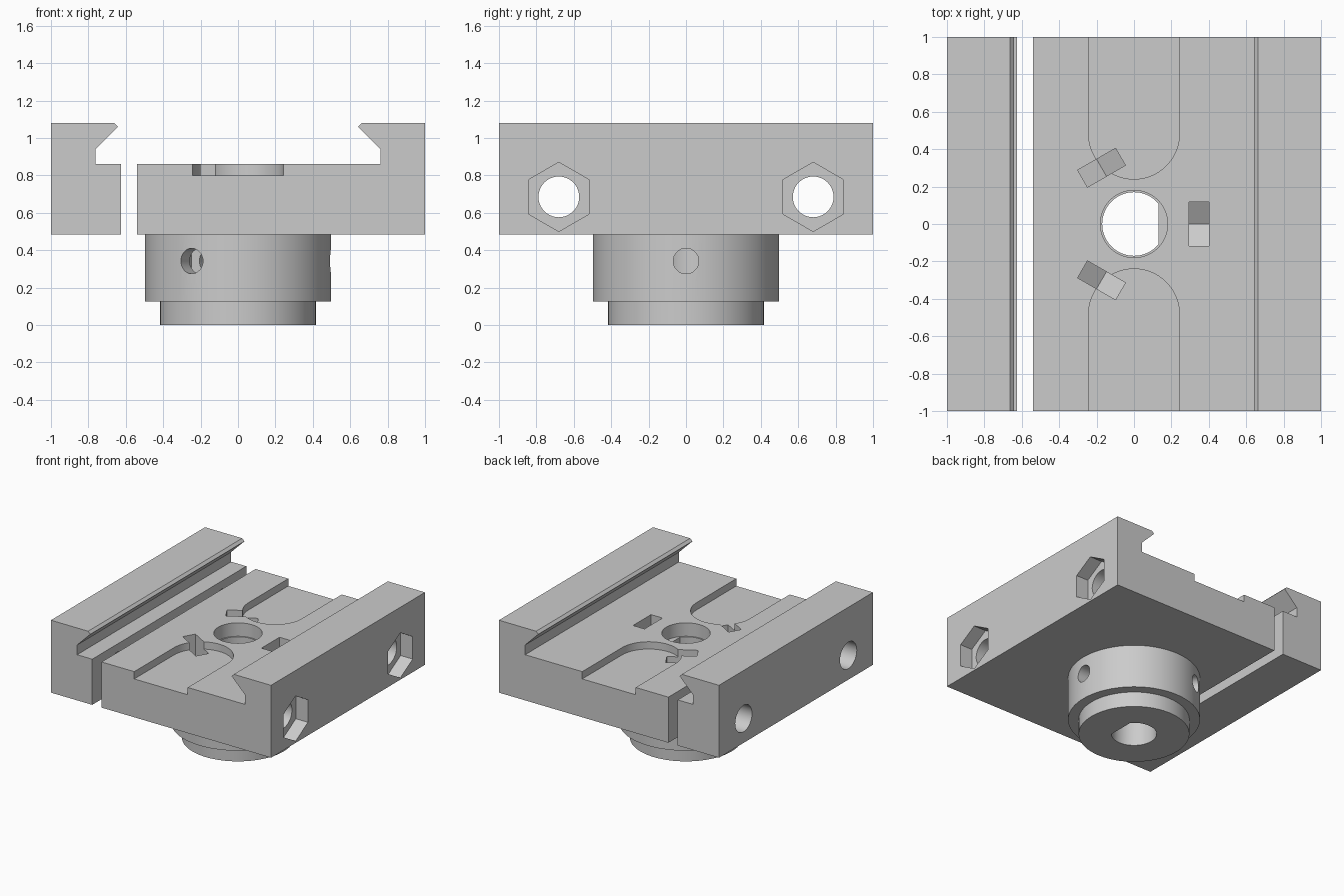
import bpy, bmesh
from math import pi, cos, sin, radians, acos
from mathutils import Matrix

if "Cube" in bpy.data.objects:
    bpy.data.objects.remove(bpy.data.objects["Cube"], do_unlink=True)

grey = bpy.data.materials.new("light grey")
grey.use_nodes = True
COLOUR = (0.6, 0.6, 0.6, 1)
grey.diffuse_color = COLOUR
grey.node_tree.nodes["Principled BSDF"].inputs["Base Color"].default_value = COLOUR

# Axis frames: a profile (u, v) swept along w
ALONG_X = Matrix(((0, 0, 1, 0), (1, 0, 0, 0), (0, 1, 0, 0), (0, 0, 0, 1)))
ALONG_Y = Matrix(((1, 0, 0, 0), (0, 0, 1, 0), (0, 1, 0, 0), (0, 0, 0, 1)))
ALONG_Z = Matrix.Identity(4)


def prism(name, profile, start, end, frame):
    """Sweep a closed profile from start to end along the frame's axis."""
    bm = bmesh.new()
    low = [bm.verts.new(frame @ Matrix.Translation((u, v, start)).translation) for u, v in profile]
    face = bm.faces.new(low)
    swept = bmesh.ops.extrude_face_region(bm, geom=[face])["geom"]
    step = (frame.to_3x3() @ Matrix.Identity(3).col[2]) * (end - start)
    bmesh.ops.translate(bm, vec=step, verts=[g for g in swept if isinstance(g, bmesh.types.BMVert)])
    bmesh.ops.recalc_face_normals(bm, faces=bm.faces)
    mesh = bpy.data.meshes.new(name)
    bm.to_mesh(mesh)
    bm.free()
    mesh.materials.append(grey)
    ob = bpy.data.objects.new(name, mesh)
    bpy.context.collection.objects.link(ob)
    return ob


def arc(radius, a0=0, a1=2 * pi, n=64, cu=0, cv=0, closed=True):
    count = n if closed else n + 1
    return [(cu + radius * cos(a0 + (a1 - a0) * i / n),
             cv + radius * sin(a0 + (a1 - a0) * i / n)) for i in range(count)]


def combine(ob, tool, operation="DIFFERENCE"):
    bpy.context.view_layer.objects.active = ob
    mod = ob.modifiers.new("shape", "BOOLEAN")
    mod.operation, mod.solver, mod.object = operation, "EXACT", tool
    bpy.ops.object.modifier_apply(modifier=mod.name)
    bpy.data.objects.remove(tool, do_unlink=True)


BOTTOM, DECK, TOP = 0.485, 0.86, 1.08


def jaw(side):
    """Dovetail lip from the deck up to the top outer edge."""
    return [(side * x, z) for x, z in
            ((0.762, DECK), (0.762, 0.94), (0.642, 1.06), (0.662, TOP), (1, TOP), (1, BOTTOM))]


# Base plate with fixed jaw, and the separate clamping jaw
base = prism("base_plate", [(-0.54, BOTTOM), (-0.54, DECK)] + jaw(1), -1, 1, ALONG_Y)
clamp = prism("clamp_jaw", [(-0.625, BOTTOM), (-0.625, DECK)] + jaw(-1), -1, 1, ALONG_Y)

# Stepped hub underneath
hub = prism("hub", arc(0.497, n=96), 0.125, 0.55, ALONG_Z)
combine(hub, prism("hub_foot", arc(0.417, n=96), 0, 0.2, ALONG_Z), "UNION")
combine(base, hub, "UNION")

# Round-ended channels in the deck
for s in (1, -1):
    outline = [(0.243, 1.1)] + arc(0.243, 0, -pi, 32, 0, 0.483, False) + [(-0.243, 1.1)]
    combine(base, prism("channel", [(u, s * v) for u, v in outline], 0.8, 1, ALONG_Z))

# Central bore with a flat, and a wider round mouth
flat = acos(0.13 / 0.17)
combine(base, prism("bore", arc(0.17, flat, 2 * pi - flat, 56, closed=False), -0.1, 0.9, ALONG_Z))
combine(base, prism("bore_mouth", arc(0.18), 0.75, 1, ALONG_Z))

# Clamp bolt holes with hexagonal nut recesses
for y in (-0.68, 0.68):
    for part in (base, clamp):
        combine(part, prism("bolt_hole", arc(0.109, n=40, cu=y, cv=0.685), -1.2, 1.2, ALONG_X))
    combine(base, prism("bolt_nut", arc(0.185, pi / 2, 2.5 * pi, 6, y, 0.685), 0.89, 1.2, ALONG_X))

# Three radial set screws with drop-in nut slots
SCREW_Z, HALF = 0.342, 0.117
slot = [(-HALF, 1), (-HALF, SCREW_Z - 0.068), (0, SCREW_Z - 0.135), (HALF, SCREW_Z - 0.068), (HALF, 1)]
for angle in (0, 120, 240):
    frame = Matrix.Rotation(radians(angle), 4, "Z") @ ALONG_X
    combine(base, prism("nut_slot", slot, 0.295, 0.4, frame))
    combine(base, prism("screw_hole", arc(0.068, n=32, cv=SCREW_Z), 0.05, 0.6, frame))

# Smooth curved walls, keep edges sharp
bpy.ops.object.select_all(action="DESELECT")
for ob in (base, clamp):
    ob.select_set(True)
bpy.context.view_layer.objects.active = base
bpy.ops.object.shade_smooth_by_angle(angle=radians(30))
